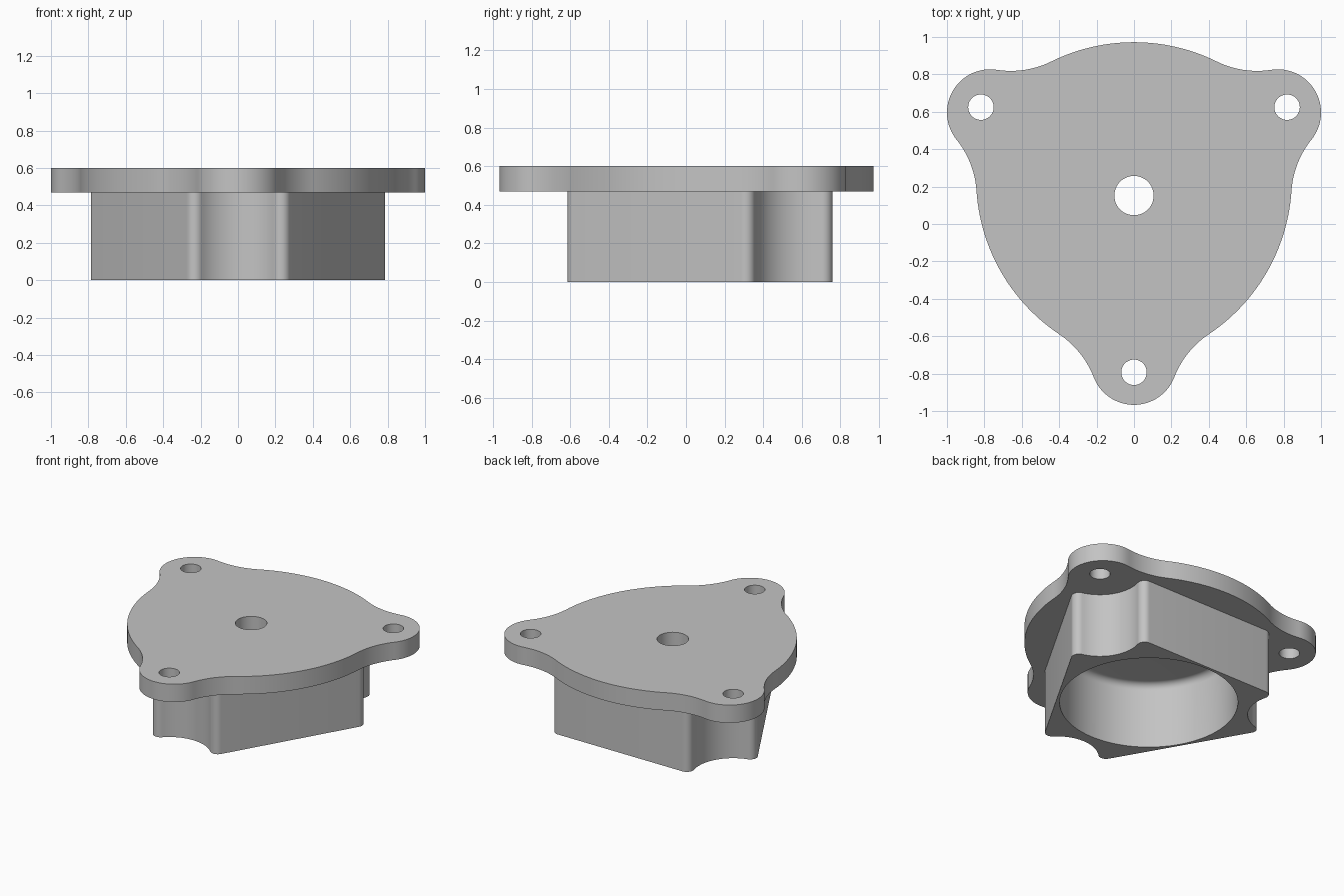
import bpy, bmesh, math
from math import radians, pi, cos, sin
from mathutils import Vector, Matrix

cube = bpy.data.objects.get("Cube")
if cube:
    bpy.data.objects.remove(cube, do_unlink=True)

AXIS = Vector((0, 0.152))      # centre of the threefold symmetry
SCREW = Vector((0, -0.945))    # front screw, relative to the axis
FLANGE_BOTTOM, FLANGE_TOP = 0.47, 0.6

grey = bpy.data.materials.new("satin grey")
grey.use_nodes = True
grey.diffuse_color = (0.55, 0.55, 0.55, 1)
grey.node_tree.nodes["Principled BSDF"].inputs["Base Color"].default_value = (0.55, 0.55, 0.55, 1)


def polar(r, a):
    return Vector((r * cos(a), r * sin(a)))


def angle(v):
    return math.atan2(v.y, v.x)


def arc(c, r, a0, a1, n):
    return [c + polar(r, a0 + (a1 - a0) * i / n) for i in range(n + 1)]


def threefold(middle, side):
    """Mirror the side about the front lobe, then repeat it three times."""
    third = [Vector((-p.x, p.y)) for p in reversed(side)] + middle[1:-1] + side
    points = []
    for k in range(3):
        turn = Matrix.Rotation(k * 2 * pi / 3, 2)
        for p in third:
            q = turn @ p
            if not points or (q - points[-1]).length > 1e-4:
                points.append(q)
    if (points[0] - points[-1]).length < 1e-4:
        points.pop()
    return points


def add_object(name, bm):
    bmesh.ops.recalc_face_normals(bm, faces=bm.faces[:])
    mesh = bpy.data.meshes.new(name)
    bm.to_mesh(mesh)
    bm.free()
    mesh.materials.append(grey)
    ob = bpy.data.objects.new(name, mesh)
    bpy.context.collection.objects.link(ob)
    return ob


def prism(name, points, z0, z1):
    bm = bmesh.new()
    base = bm.faces.new([bm.verts.new((*(p + AXIS), z0)) for p in points])
    top = bmesh.ops.extrude_face_region(bm, geom=[base])["geom"]
    verts = [g for g in top if isinstance(g, bmesh.types.BMVert)]
    bmesh.ops.translate(bm, verts=verts, vec=(0, 0, z1 - z0))
    return add_object(name, bm)


def lathe(name, profile, steps=96):
    """Solid of revolution about the axis, profile as (radius, height)."""
    bm = bmesh.new()
    verts = [bm.verts.new((AXIS.x + r, AXIS.y, z)) for r, z in profile]
    edges = [bm.edges.new(pair) for pair in zip(verts, verts[1:])]
    bmesh.ops.spin(bm, geom=verts + edges, cent=(*AXIS, 0), axis=(0, 0, 1),
                   angle=2 * pi, steps=steps)
    bmesh.ops.remove_doubles(bm, verts=bm.verts[:], dist=1e-5)
    return add_object(name, bm)


# Flange outline: lobe, concave blend and wide outer arc
lobe, lobe_r = Vector((0, -0.888)), 0.231
bulge, bulge_r = polar(0.18, radians(150)), 1.0
blend_r = 0.49
gap = bulge - lobe
r1, r2 = lobe_r + blend_r, bulge_r + blend_r
along = (r1 ** 2 - r2 ** 2 + gap.length_squared) / (2 * gap.length)
u = gap.normalized()
blend = lobe + u * along + Vector((u.y, -u.x)) * math.sqrt(r1 ** 2 - along ** 2)
a = angle(blend - lobe)
b = angle(bulge - blend)
flange_side = (arc(blend, blend_r, a + pi, b, 16)
               + arc(bulge, bulge_r, b - pi, radians(-30), 14)[1:])
flange = prism("flange", threefold(arc(lobe, lobe_r, -pi - a, a, 32), flange_side),
               FLANGE_BOTTOM, FLANGE_TOP)

# Body outline: flat sides, rounded tips and a scallop round each screw
flat, scallop_r, tip_r = 0.608, 0.276, 0.05
n, t = polar(1, radians(-30)), polar(1, radians(60))
depth = flat - tip_r - SCREW.dot(n)
tip = SCREW + n * depth + t * math.sqrt((scallop_r + tip_r) ** 2 - depth ** 2)
g = angle(tip - SCREW)
body_side = arc(tip, tip_r, g - pi, radians(-30), 10)
body = prism("body", threefold(arc(SCREW, scallop_r, pi - g, g, 24), body_side),
             0, FLANGE_BOTTOM + 0.06)

# Cutters: round pocket with a filleted floor, centre bore, three screw holes
bore_r, floor, round_r = 0.59, 0.48, 0.05
corner = arc(Vector((bore_r - round_r, floor - round_r)), round_r, 0, pi / 2, 8)
cutters = [lathe("pocket_cutter",
                 [(0, -0.1), (bore_r, -0.1)] + [tuple(p) for p in corner] + [(0, floor)])]
holes = [("centre_hole_cutter", Vector((0, 0)), 0.105)]
holes += [("screw_hole_cutter", Matrix.Rotation(k * 2 * pi / 3, 2) @ SCREW, 0.068)
          for k in range(3)]
for name, centre, r in holes:
    cutters.append(prism(name, arc(centre, r, 0, 2 * pi, 48)[:-1], 0.3, 0.8))

# Join the body to the flange and cut the openings
for helper in [body] + cutters:
    mod = flange.modifiers.new(helper.name, "BOOLEAN")
    mod.operation = "UNION" if helper is body else "DIFFERENCE"
    mod.solver = "EXACT"
    mod.object = helper
    helper.hide_render = True
bpy.context.view_layer.update()
evaluated = flange.evaluated_get(bpy.context.evaluated_depsgraph_get())
solid = bpy.data.meshes.new_from_object(evaluated)
flange.modifiers.clear()
flange.data = solid
flange.name = "flanged_cover"
for helper in [body] + cutters:
    bpy.data.objects.remove(helper, do_unlink=True)
solid.materials.clear()
solid.materials.append(grey)
for face in solid.polygons:
    face.material_index = 0

# Smooth the curved walls, keep the rims sharp
bpy.ops.object.select_all(action="DESELECT")
flange.select_set(True)
bpy.context.view_layer.objects.active = flange
bpy.ops.object.shade_smooth_by_angle(angle=radians(30))
